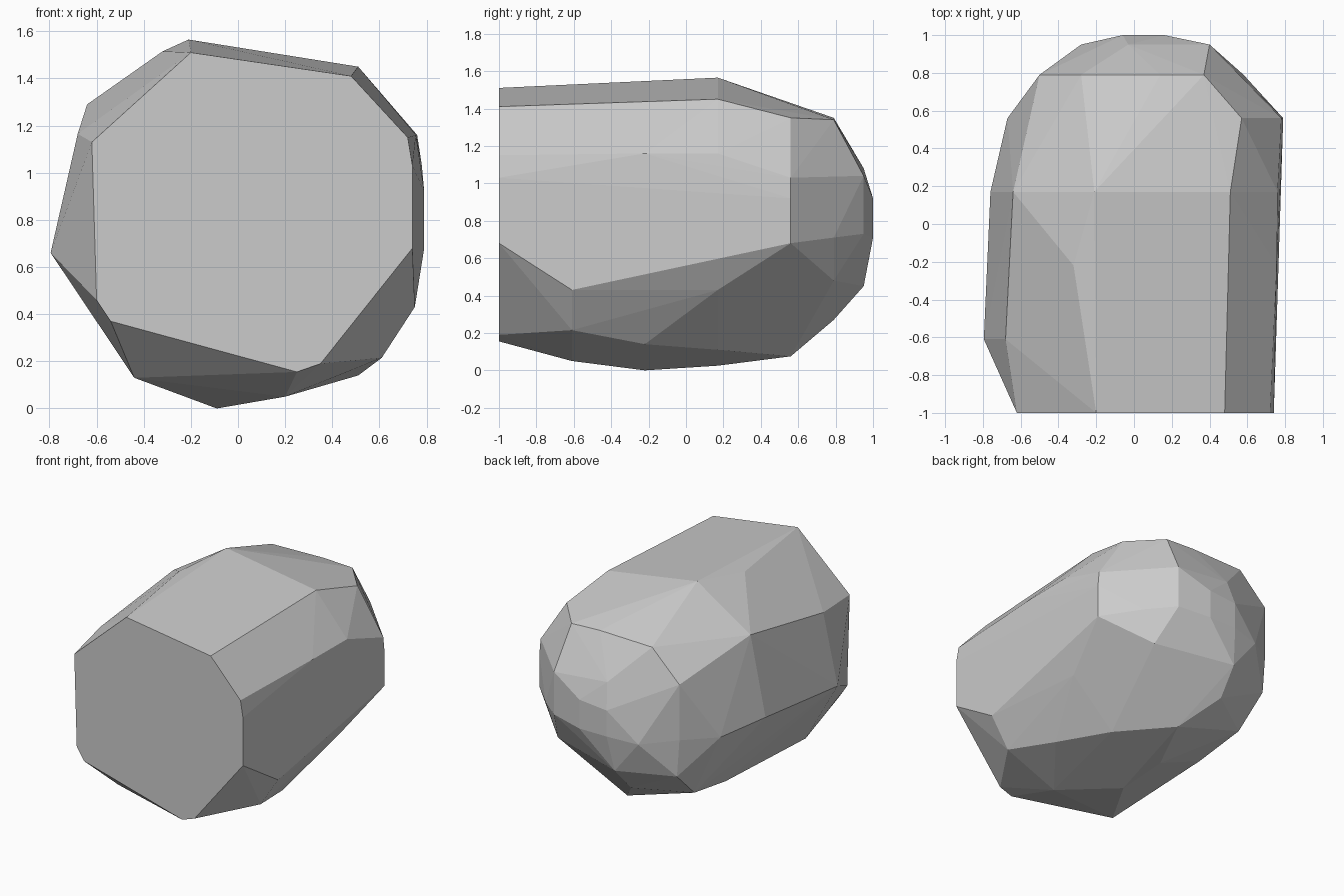
import bpy, bmesh

# Cross-sections of the boulder: depth y, then (x, z) corner points
sections = [
    # flat front face
    (-1.0, [(-.20, 1.51), (.48, 1.41), (.72, 1.15), (.74, 1.03), (.74, .68),
            (.35, .19), (.25, .155), (-.54, .37), (-.60, .46), (-.62, 1.13)]),
    (-.75, [(-.44, .13)]),
    # widening body
    (-.61, [(-.795, .66), (-.68, 1.165), (.75, .43), (.61, .215), (.20, .05)]),
    (-.22, [(-.32, 1.515), (.755, 1.16), (.51, .14), (-.09, 0)]),
    (.17, [(-.21, 1.565), (.51, 1.45), (.76, 1.16), (-.64, 1.29), (-.76, .72),
           (.68, .43), (.34, .11), (-.09, .025), (-.44, .17)]),
    # shoulders
    (.56, [(.79, .92), (.79, .68), (.78, 1.03), (.57, 1.35), (.08, .075),
           (-.46, .24), (-.67, .70)]),
    # rounded back
    (.79, [(.37, 1.34), (.14, 1.35), (-.28, 1.34), (-.50, 1.125), (-.50, .72),
           (-.48, .45), (-.11, .27), (.48, .48), (.58, .71)]),
    (.95, [(.40, 1.04), (.40, .73), (.16, 1.05), (-.03, 1.08), (-.28, .69), (-.09, .45)]),
    (1.0, [(-.06, .90), (.16, .92), (.16, .71), (-.06, .71)]),
]

# Faceted rock: wrap the section points in a convex skin
bm = bmesh.new()
for y, ring in sections:
    for x, z in ring:
        bm.verts.new((x, y, z))
result = bmesh.ops.convex_hull(bm, input=bm.verts[:])
loose = [v for v in bm.verts if not v.link_faces]
bmesh.ops.delete(bm, geom=loose, context='VERTS')
bmesh.ops.dissolve_limit(bm, angle_limit=0.02, verts=bm.verts[:], edges=bm.edges[:])
bmesh.ops.recalc_face_normals(bm, faces=bm.faces[:])

mesh = bpy.data.meshes.new("boulder")
bm.to_mesh(mesh)
bm.free()
boulder = bpy.data.objects.new("boulder", mesh)
bpy.context.collection.objects.link(boulder)
